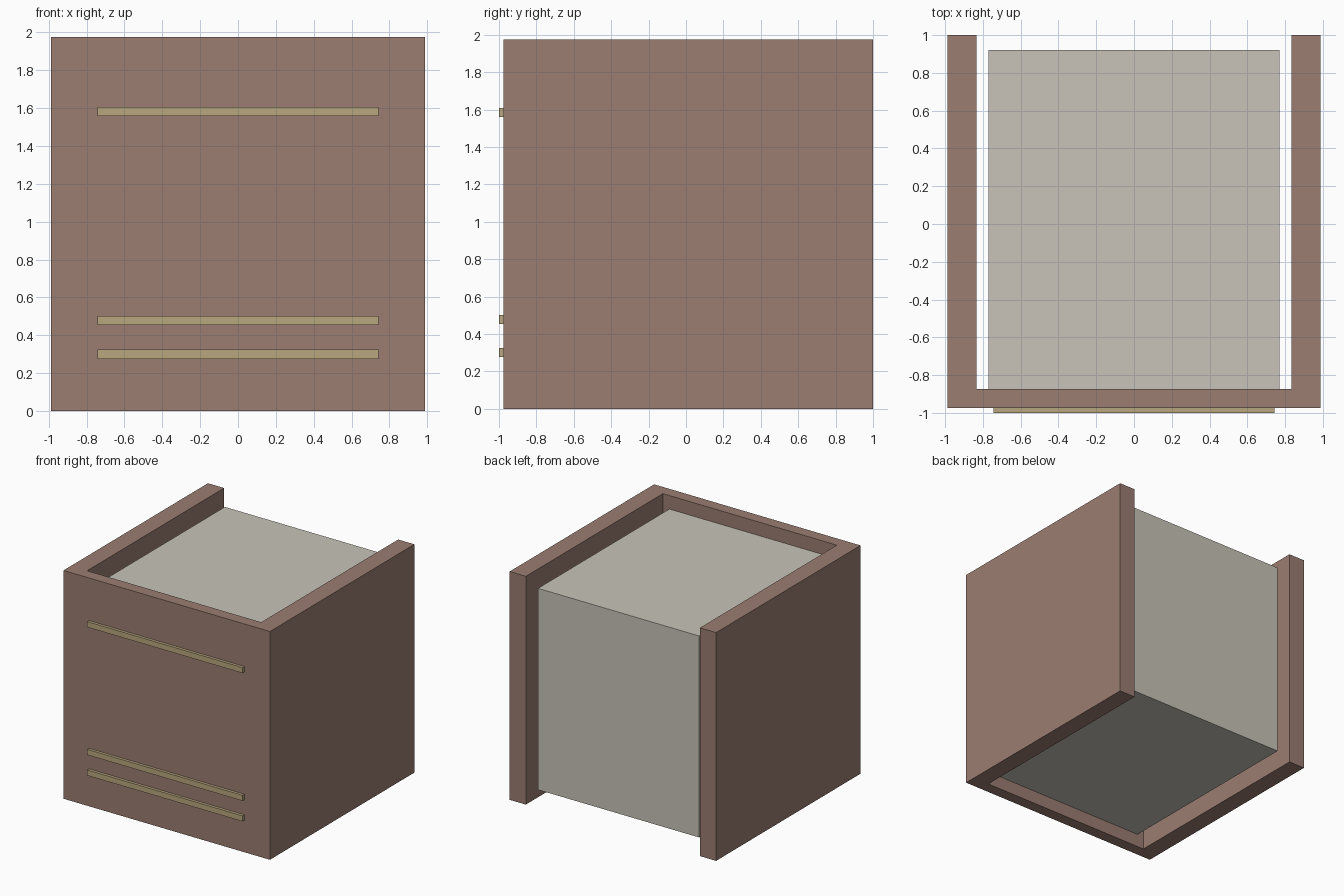
import bpy, bmesh

if "Cube" in bpy.data.objects:
    bpy.data.objects.remove(bpy.data.objects["Cube"])


def material(name, rgb):
    m = bpy.data.materials.new(name)
    m.diffuse_color = (*rgb, 1)
    m.use_nodes = True
    m.node_tree.nodes["Principled BSDF"].inputs["Base Color"].default_value = m.diffuse_color
    return m


def prism(name, outline, z0, z1, mat):
    """Extrude a counter-clockwise xy outline from z0 to z1."""
    bm = bmesh.new()
    base = bm.faces.new([bm.verts.new((x, y, z0)) for x, y in outline])
    top = bmesh.ops.extrude_face_region(bm, geom=[base])["geom"]
    bmesh.ops.translate(bm, vec=(0, 0, z1 - z0),
                        verts=[g for g in top if isinstance(g, bmesh.types.BMVert)])
    bmesh.ops.recalc_face_normals(bm, faces=bm.faces)
    mesh = bpy.data.meshes.new(name)
    bm.to_mesh(mesh)
    bm.free()
    mesh.materials.append(mat)
    obj = bpy.data.objects.new(name, mesh)
    bpy.context.collection.objects.link(obj)
    return obj


def rect(x, y0, y1):
    return [(-x, y0), (x, y0), (x, y1), (-x, y1)]


brown = material("brown", (0.328, 0.205, 0.165))
stone = material("pale_grey", (0.578, 0.552, 0.479))
brass = material("brass", (0.479, 0.386, 0.209))

# U-shaped shell: front panel with two side walls
W, IN, FRONT, INNER, BACK = 0.988, 0.833, -0.975, -0.873, 1.0
prism("shell", [(-W, FRONT), (W, FRONT), (W, BACK), (IN, BACK),
                (IN, INNER), (-IN, INNER), (-IN, BACK), (-W, BACK)], 0, 1.975, brown)

# Solid core behind the front panel
prism("core", rect(0.771, INNER, 0.922), 0.115, 1.858, stone)

# Thin horizontal bars on the front
for i, z in enumerate((0.3, 0.478, 1.583)):
    prism(f"front_bar_{i + 1}", rect(0.743, -1.0, FRONT), z - 0.024, z + 0.024, brass)
